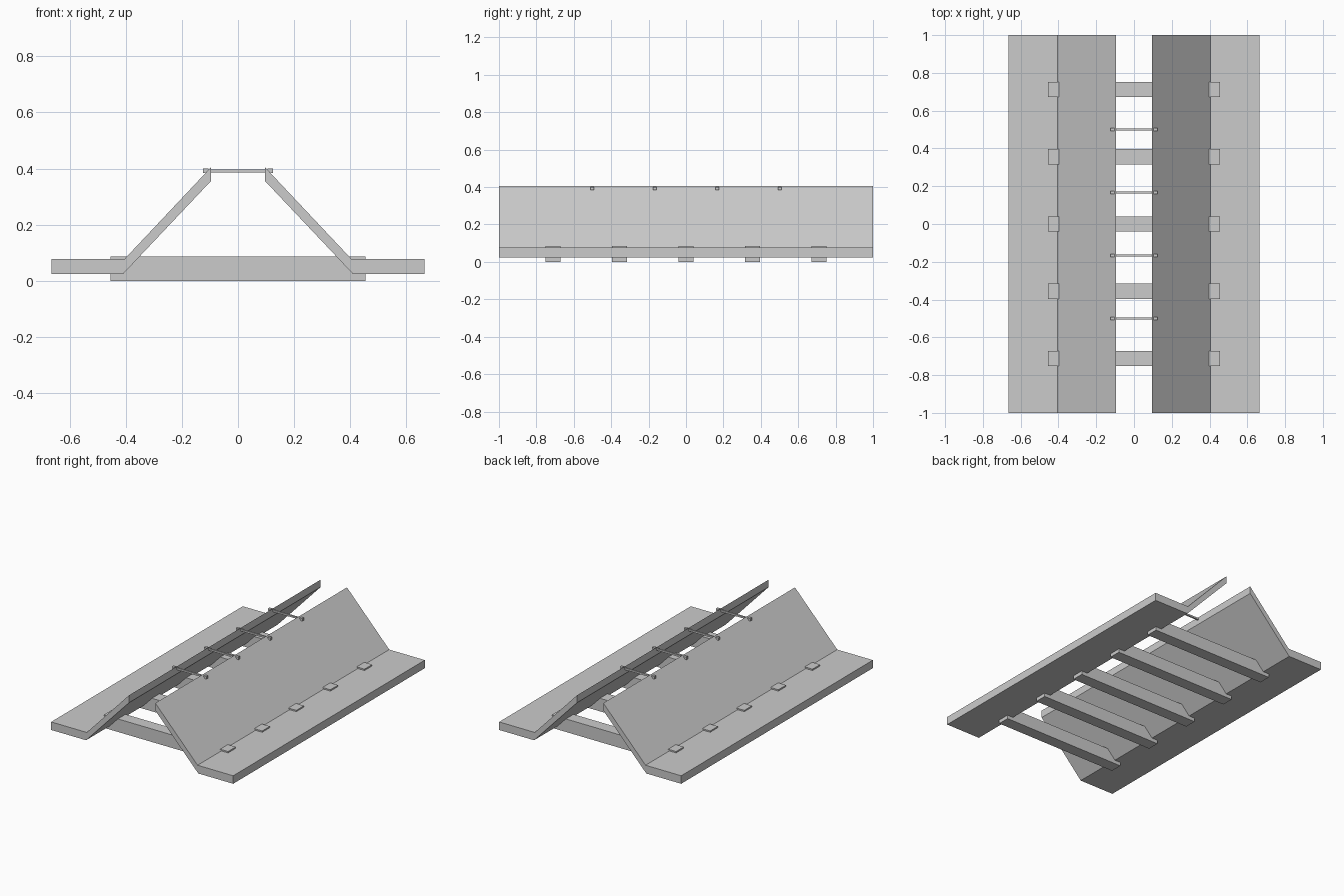
import bpy
import bmesh
from mathutils import Matrix, Vector

cube = bpy.data.objects.get("Cube")
if cube:
    bpy.data.objects.remove(cube, do_unlink=True)

grey = bpy.data.materials.new("light_grey")
grey.use_nodes = True
colour = (0.6, 0.6, 0.6, 1)
grey.diffuse_color = colour
grey.node_tree.nodes["Principled BSDF"].inputs["Base Color"].default_value = colour


def finish(name, bm):
    bmesh.ops.recalc_face_normals(bm, faces=bm.faces)
    mesh = bpy.data.meshes.new(name)
    bm.to_mesh(mesh)
    bm.free()
    mesh.materials.append(grey)
    obj = bpy.data.objects.new(name, mesh)
    bpy.context.collection.objects.link(obj)
    return obj


def add_box(bm, centre, size):
    matrix = Matrix.Translation(centre) @ Matrix.Diagonal((*size, 1))
    bmesh.ops.create_cube(bm, size=1, matrix=matrix)


# Bent side plates: flat flange and sloping wall, extruded along the length
profile = [(0.665, 0.024), (0.41, 0.024), (0.096, 0.356),
           (0.096, 0.405), (0.405, 0.077), (0.665, 0.077)]
for name, side in (("left_side_plate", 1), ("right_side_plate", -1)):
    bm = bmesh.new()
    face = bm.faces.new([bm.verts.new((side * x, -1, z)) for x, z in profile])
    new = bmesh.ops.extrude_face_region(bm, geom=[face])["geom"]
    verts = [v for v in new if isinstance(v, bmesh.types.BMVert)]
    bmesh.ops.translate(bm, verts=verts, vec=Vector((0, 2, 0)))
    finish(name, bm)

# Cross beams passing through the plates
for i in range(5):
    bm = bmesh.new()
    add_box(bm, (0, (i - 2) * 0.356, 0.043), (0.908, 0.08, 0.086))
    finish(f"cross_beam_{i + 1}", bm)

# Tie rods with a square head at each end
for i in range(4):
    y = (i - 1.5) * 0.334
    bm = bmesh.new()
    add_box(bm, (0, y, 0.392), (0.22, 0.011, 0.011))
    for side in (-1, 1):
        add_box(bm, (side * 0.115, y, 0.392), (0.021, 0.017, 0.017))
    finish(f"tie_rod_{i + 1}", bm)
